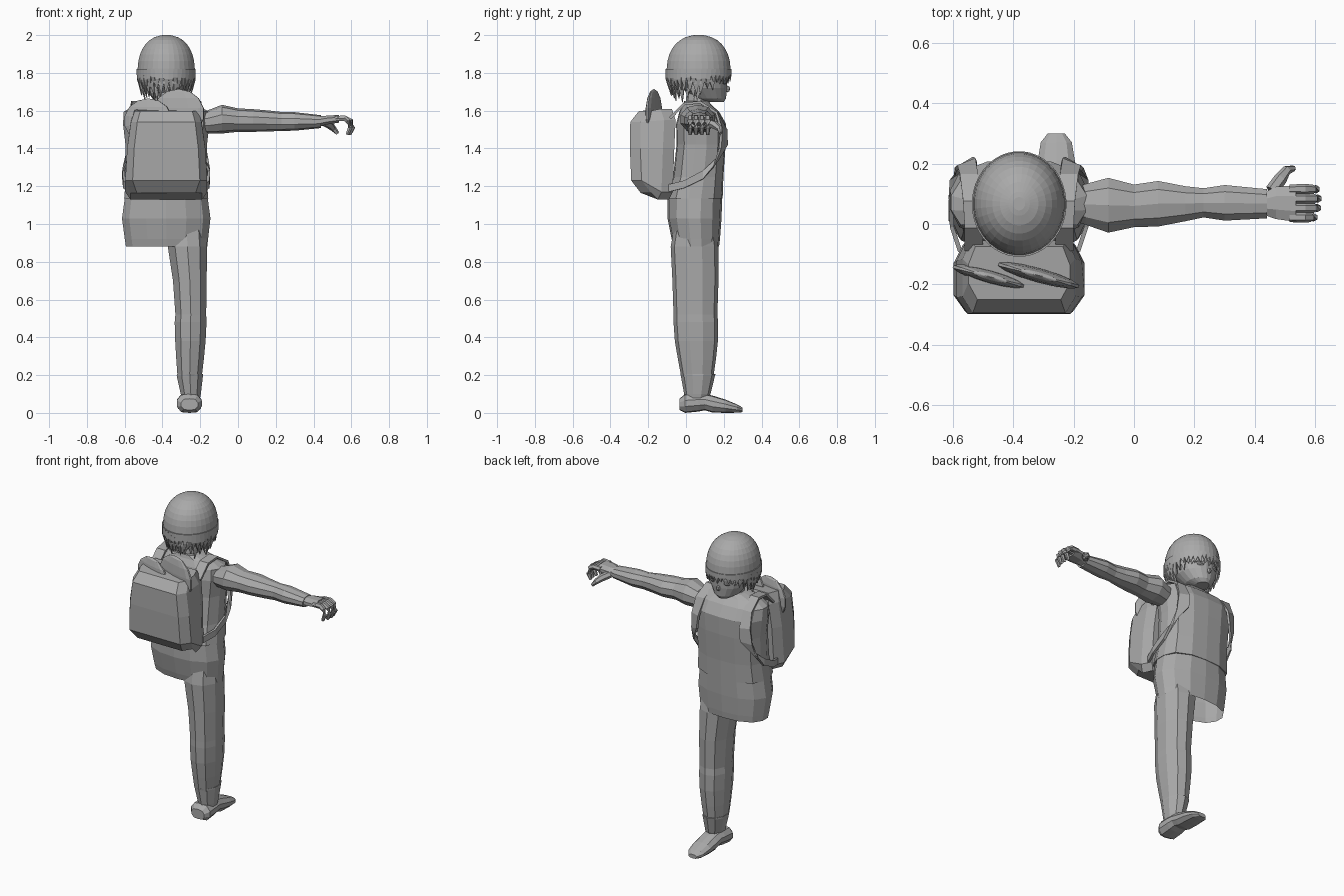
import bpy, bmesh, math, random
from mathutils import Vector, Matrix

random.seed(4)
CX = -0.38                      # centre line of the body
GREY = bpy.data.materials.new("plain grey")
GREY.diffuse_color = (0.4, 0.4, 0.4, 1)


def finish(name, bm, solid=0):
    bmesh.ops.recalc_face_normals(bm, faces=bm.faces)
    me = bpy.data.meshes.new(name)
    bm.to_mesh(me)
    bm.free()
    me.materials.append(GREY)
    ob = bpy.data.objects.new(name, me)
    bpy.context.collection.objects.link(ob)
    if solid:
        m = ob.modifiers.new("thickness", 'SOLIDIFY')
        m.thickness, m.offset = solid, 0
    return ob


def skin(name, rings, caps=(True, True)):
    """Join rings of points into a closed-round surface."""
    bm = bmesh.new()
    vs = [[bm.verts.new(p) for p in r] for r in rings]
    n = len(vs[0])
    for a, b in zip(vs, vs[1:]):
        for i in range(n):
            j = (i + 1) % n
            bm.faces.new((a[i], a[j], b[j], b[i]))
    if caps[0]:
        bm.faces.new(vs[0])
    if caps[1]:
        bm.faces.new(vs[-1])
    return finish(name, bm)


def loft(name, rings, n, axis='z', power=2.0, caps=(True, True)):
    """Rings are (position, centre1, centre2, radius1, radius2) along one axis."""
    out = []
    for t, c1, c2, r1, r2 in rings:
        pts = []
        for i in range(n):
            a = 2 * math.pi * (i + 0.5) / n
            c, s = math.cos(a), math.sin(a)
            k = (abs(c) ** power + abs(s) ** power) ** (-1 / power)
            u, v = c1 + r1 * k * c, c2 + r2 * k * s
            pts.append({'z': (u, v, t), 'x': (t, u, v), 'y': (u, t, v)}[axis])
        out.append(pts)
    return skin(name, out, caps)


def sweep(name, path, radii, n=6):
    path = [Vector(p) for p in path]
    out = []
    for i, p in enumerate(path):
        t = (path[min(i + 1, len(path) - 1)] - path[max(i - 1, 0)]).normalized()
        q = t.to_track_quat('Z', 'Y')
        out.append([p + q @ Vector((math.cos(k * 2 * math.pi / n), math.sin(k * 2 * math.pi / n), 0)) * radii[i]
                    for k in range(n)])
    return skin(name, out)


def ellipsoid(name, loc, size, turn=0, seg=16):
    bm = bmesh.new()
    bmesh.ops.create_uvsphere(bm, u_segments=seg, v_segments=seg // 2, radius=1)
    bm.transform(Matrix.Translation(loc) @ Matrix.Rotation(turn, 4, 'Z') @ Matrix.Diagonal((*size, 1)))
    return finish(name, bm)


# Hips, open below where the second leg is absent
loft("hips", [(0.88, -.378, .055, .218, .12), (0.92, -.379, .052, .223, .128), (1.03, CX, .045, .237, .143),
              (1.145, CX, .047, .221, .145)], 14, power=2.4, caps=(False, False))

# Shirt with shoulders
loft("shirt", [(1.135, CX, .047, .224, .147), (1.25, CX, .065, .214, .133), (1.42, CX, .08, .217, .13),
               (1.53, CX, .08, .23, .132), (1.595, CX, .07, .226, .105), (1.63, CX, .06, .165, .075),
               (1.65, CX, .055, .08, .065)], 14, power=2.8)

# Neck and head
loft("neck", [(1.6, CX, .055, .065, .06), (1.72, CX, .065, .058, .06)], 10)
loft("head", [(1.645, CX, .15, .04, .05), (1.665, CX, .125, .075, .088), (1.72, CX, .1, .113, .118),
              (1.78, CX, .085, .128, .134), (1.85, CX, .07, .13, .14), (1.92, CX, .067, .1, .11)], 20)
ellipsoid("nose", (CX, .218, 1.715), (.012, .016, .018), seg=8)
for s in (-1, 1):
    ellipsoid("eye", (CX + s * .05, .2, 1.752), (.024, .014, .014), -s * .35, 10)

# Hair cap: a rounded dome
dome = []
for i in range(9):
    a = math.pi / 2 * i / 8.3
    z, k = 1.81 + .19 * math.cos(a * .999) ** .9, math.sin(max(a, .06)) ** .87
    dome.append((z, CX, .067, .152 * k, .17 * k))
dome[0] = (2.0, CX, .067, .02, .022)
dome += [(1.79, CX, .066, .154, .171)]
loft("hair_cap", dome, 32, caps=(True, False))

# Hair strands: pointed locks in layers, long at the back, short at the front
bm = bmesh.new()
for layer, (count, scale, drop) in enumerate(((40, 1.01, 0), (34, .95, .025), (28, .84, .06))):
    for i in range(count):
        a = 2 * math.pi * (i + .5 * layer) / count
        front = math.sin(a)
        if layer == 2 and front > .2:
            continue
        tip = 1.715 + .04 * max(front, 0) - drop * (front < .55) + random.uniform(-.012, .022)
        top = 1.82 - .02 * layer
        w = math.pi / count * 1.1

        def at(ang, k, z):
            return bm.verts.new((CX + .152 * k * math.cos(ang), .066 + .17 * k * math.sin(ang), z))
        mid = (top + tip) / 2
        v = [at(a - w, scale, top), at(a + w, scale, top), at(a + w * .9, scale, mid),
             at(a + random.uniform(-.5, .5) * w, scale * (.97 if front > .4 else .9), tip),
             at(a - w * .9, scale, mid)]
        bm.faces.new((v[0], v[1], v[2], v[4]))
        bm.faces.new((v[4], v[2], v[3]))
finish("hair_strands", bm, .006)

# Arm stretched out sideways
loft("arm", [(-.19, .065, 1.54, .06, .055), (-.16, .065, 1.54, .07, .062), (-.085, .062, 1.555, .094, .076),
             (0, .06, 1.55, .073, .062), (.08, .067, 1.548, .078, .06), (.17, .067, 1.545, .06, .055),
             (.23, .07, 1.543, .05, .05), (.3, .07, 1.543, .061, .049), (.44, .067, 1.542, .05, .034)],
     10, 'x', 2.2)

# Hand with curled fingers and thumb
loft("palm", [(.43, .067, 1.543, .038, .028), (.47, .07, 1.55, .055, .024), (.535, .067, 1.557, .061, .021)],
     8, 'x', 3)
for i, reach in enumerate((-.012, 0, .002, -.004)):
    y = .022 + i * .031
    sweep("finger", [(.515, y, 1.558), (.565, y, 1.56), (.595 + reach, y, 1.545), (.606 + reach, y, 1.51),
                     (.59 + reach, y, 1.473)], (.016, .017, .016, .014, .009))
sweep("thumb", [(.455, .11, 1.54), (.485, .15, 1.525), (.505, .178, 1.505), (.528, .184, 1.48)],
      (.022, .022, .016, .01))

# Trouser leg
loft("leg", [(.97, -.27, .045, .1, .11), (.88, -.268, .045, .107, .126), (.7, -.255, .05, .092, .122),
             (.52, -.25, .05, .084, .116), (.48, -.251, .052, .087, .118), (.38, -.252, .055, .083, .114),
             (.28, -.254, .058, .075, .1), (.19, -.256, .06, .066, .085)], 10, power=2.3)

# Boot cuff and foot
loft("boot_cuff", [(.205, -.255, .063, .072, .093), (.195, -.255, .063, .073, .09), (.1, -.25, .06, .056, .07),
                   (.07, -.25, .055, .05, .06)], 10)
loft("foot", [(-.035, -.257, .045, .045, .03), (-.005, -.258, .05, .067, .05), (.065, -.258, .055, .066, .048),
              (.1, -.258, .057, .062, .043), (.14, -.258, .047, .062, .045), (.21, -.257, .035, .062, .035),
              (.27, -.257, .023, .052, .022), (.3, -.257, .016, .028, .012)], 10, 'y', 3)

# Backpack body with chamfered corners
bag = []
for zb, zf, w, back, front in ((1.165, 1.13, .19, -.24, -.09), (1.23, 1.17, .217, -.29, -.07),
                               (1.4, 1.4, .207, -.297, -.062), (1.54, 1.55, .187, -.295, -.055),
                               (1.597, 1.61, .168, -.25, -.075)):
    half = [(.82 * w, back, zb), (w, back + .055, zb), (w, front - .06, zf), (.86 * w, front, zf)]
    bag.append([(CX + x, y, z) for x, y, z in half] + [(CX - x, y, z) for x, y, z in reversed(half)])
skin("backpack", bag)

# Two leaf-shaped flaps standing out of the backpack
ellipsoid("flap_right", (-.315, -.17, 1.585), (.145, .024, .13), -.27, 14)
ellipsoid("flap_left", (-.475, -.175, 1.545), (.135, .024, .12), -.27, 14)

# Shoulder straps: over the shoulder, down the chest and back under the arm
strap = [((.15, -.085, 1.56), (.03, 0, 0)), ((.15, -.01, 1.635), (.03, 0, 0)), ((.155, .075, 1.645), (.03, 0, 0)),
         ((.165, .16, 1.59), (.03, 0, 0)), ((.172, .2, 1.5), (.03, -.012, 0)), ((.18, .198, 1.41), (.03, -.018, .01)),
         ((.208, .162, 1.33), (.015, -.015, .025)), ((.226, .09, 1.26), (0, 0, -.022)),
         ((.222, -.01, 1.21), (0, 0, -.02)), ((.195, -.09, 1.19), (0, 0, -.02))]
strap = [(p, (w[0], w[1], -abs(w[2]))) for p, w in strap]
for s, side in ((1, "right"), (-1, "left")):
    bm = bmesh.new()
    rows = [[bm.verts.new((CX + s * (p[0] + k * w[0]), p[1] + k * w[1], p[2] + k * w[2])) for k in (-1, 1)]
            for p, w in strap]
    for a, b in zip(rows, rows[1:]):
        bm.faces.new((a[0], a[1], b[1], b[0]))
    finish("strap_" + side, bm, .014)
